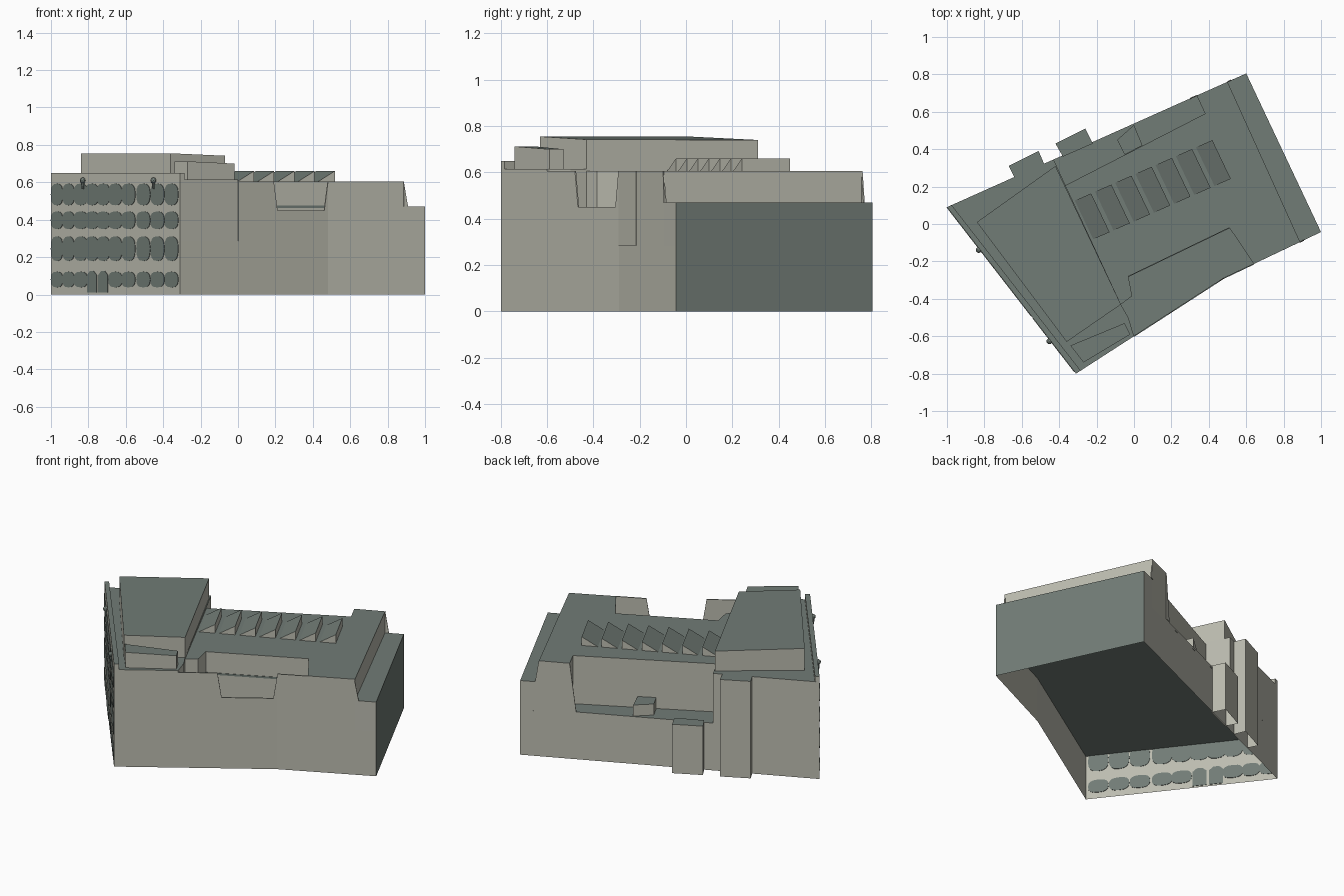
import bpy, bmesh, math
from mathutils import Vector

cube = bpy.data.objects.get("Cube")
if cube:
    bpy.data.objects.remove(cube, do_unlink=True)


def material(name, rgb):
    m = bpy.data.materials.new(name)
    m.use_nodes = True
    m.diffuse_color = (*rgb, 1)
    m.node_tree.nodes["Principled BSDF"].inputs["Base Color"].default_value = (*rgb, 1)
    return m


STONE = material("pale stone", (0.50, 0.50, 0.43))
SLATE = material("slate grey", (0.165, 0.20, 0.18))


def solid(name, low, high, rule, floor=True):
    """Loft two matching loops of points; without a floor it is an open shell."""
    bm = bmesh.new()
    a = [bm.verts.new(p) for p in low]
    b = [bm.verts.new(p) for p in high]
    if floor:
        bm.faces.new(a)
    bm.faces.new(b)
    n = len(a)
    for i in range(n):
        j = (i + 1) % n
        bm.faces.new((a[i], a[j], b[j], b[i]))
    bmesh.ops.recalc_face_normals(bm, faces=bm.faces)
    bm.normal_update()
    for f in bm.faces:
        f.material_index = int(rule(f.normal))
    me = bpy.data.meshes.new(name)
    bm.to_mesh(me)
    bm.free()
    me.materials.append(STONE)
    me.materials.append(SLATE)
    ob = bpy.data.objects.new(name, me)
    bpy.context.collection.objects.link(ob)


def flat_faces(n):
    return abs(n.z) > 0.5


def flat_and_east(n):
    return abs(n.z) > 0.5 or n.x > 0.8


def all_slate(n):
    return True


def prism(name, pts, z0, z1, rule=flat_faces, floor=True):
    tops = z1 if isinstance(z1, list) else [z1] * len(pts)
    solid(name, [(x, y, z0) for x, y in pts],
          [(x, y, z) for (x, y), z in zip(pts, tops)], rule, floor)


def panel(name, p, q, profile, rule=flat_faces):
    """Thin plate centred on the wall p-q; the profile holds (world x, z) pairs."""
    p, q = Vector((*p, 0)), Vector((*q, 0))
    d = q - p
    out = Vector((d.y, -d.x, 0)).normalized() * 0.003
    loop = [p + d * ((x - p.x) / d.x) + Vector((0, 0, z)) for x, z in profile]
    solid(name, [v - out for v in loop], [v + out for v in loop], rule)


# Corners of the plot and of the roof areas
WEST, SOUTH, BEND = (-1, 0.09), (-0.31, -0.80), (0.48, -0.29)
EAST, NORTH = (1.0, -0.043), (0.60, 0.805)
WING_BACK, WING_IN, WING_FRONT = (-0.43, 0.345), (-0.07, -0.43), (0, -0.60)
WING_STEP, COURT_STEP = (-0.03, -0.5), (-0.01, -0.385)
YARD_A, YARD_B, YARD_C = (-0.366, 0.207), (0.38, 0.59), (0.335, 0.687)
COURT_A, COURT_B, COURT_C = (-0.03, -0.28), (0.51, -0.02), (0.64, -0.214)
ROOF_S, ROOF_N = (0.888, -0.096), (0.50, 0.76)
SLAB, YARD, LEDGE, ROOF, WING_ROOF = 0.285, 0.30, 0.47, 0.605, 0.615

# Open ground-floor shell closed by a slab
prism("ground_floor_shell", [WEST, SOUTH, BEND, EAST, NORTH], 0, SLAB, flat_and_east, False)

# Upper masses
prism("west_wing", [WEST, SOUTH, WING_FRONT, WING_STEP, WING_IN, WING_BACK], SLAB, WING_ROOF)
prism("main_block", [WING_IN, COURT_STEP, COURT_A, COURT_B, COURT_C, ROOF_S,
                     ROOF_N, YARD_C, YARD_B, YARD_A], SLAB, ROOF)
prism("back_yard_floor", [WING_BACK, YARD_A, YARD_B, YARD_C], SLAB, YARD)
prism("front_court_floor", [WING_FRONT, BEND, COURT_C, COURT_B, COURT_A, COURT_STEP,
                            WING_IN, WING_STEP], SLAB, YARD)
prism("east_ledge", [ROOF_S, EAST, NORTH, ROOF_N], SLAB, LEDGE, flat_and_east)

# Street wall of the front court with its slanted opening, and a band behind it
panel("court_street_wall", WING_FRONT, BEND,
      [(0, SLAB), (0.48, SLAB), (0.48, ROOF), (0.46, 0.45),
       (0.21, 0.45), (0.19, ROOF), (0, ROOF)])
panel("court_side_wall", BEND, COURT_C,
      [(0.48, SLAB), (0.64, SLAB), (0.64, ROOF), (0.48, ROOF)])
panel("court_wall_band", COURT_A, COURT_B,
      [(-0.03, 0.463), (0.51, 0.463), (0.51, 0.475), (-0.03, 0.475)], all_slate)

# Slanted ends of the outer walls beside the openings
panel("south_wall_end", BEND, EAST, [(0.885, LEDGE), (0.908, LEDGE), (0.885, ROOF)])
panel("north_wall_end", WEST, NORTH, [(0.50, LEDGE), (0.52, LEDGE), (0.50, ROOF)])
panel("yard_wall_end", WEST, NORTH, [(0.335, YARD), (0.30, YARD), (0.335, ROOF)])

# Structures on the west wing
prism("penthouse", [(-0.84, 0.01), (-0.36, -0.63), (-0.07, -0.43), (-0.42, 0.31)],
      WING_ROOF, [0.755, 0.755, 0.742, 0.74])
prism("stair_house", [(-0.34, -0.65), (-0.27, -0.74), (-0.02, -0.59), (-0.05, -0.53)],
      WING_ROOF, [0.712, 0.712, 0.70, 0.70])
prism("facade_parapet", [WEST, SOUTH, (-0.285, -0.784), (-0.975, 0.101)], WING_ROOF, 0.65)

# Rear shafts, open below
prism("rear_shaft_low", [(-0.42, 0.43), (-0.26, 0.51), (-0.22, 0.43), (-0.38, 0.36)],
      0, 0.31, floor=False)
prism("rear_shaft_tall", [(-0.67, 0.31), (-0.51, 0.39), (-0.48, 0.32), (-0.64, 0.25)],
      0, WING_ROOF, floor=False)
prism("yard_vent", [(-0.09, 0.45), (0, 0.53), (0.045, 0.42), (-0.05, 0.37)], YARD, 0.37)

# Row of sawtooth skylights, rising towards the east
along, across = Vector((0.915, 0.403, 0)), Vector((-0.43, 0.90, 0))
for i in range(7):
    mid = Vector((-0.18, 0.06, ROOF)) + Vector((0.108, 0.0475, 0)) * i
    tri = [mid - along * 0.095, mid, mid + Vector((0, 0, 0.055))]
    solid(f"skylight_{i + 1}", [p - across * 0.115 for p in tri],
          [p + across * 0.115 for p in tri], flat_faces)

# Facade windows: rounded plates in four rows, with two doors
columns = [-0.967, -0.905, -0.84, -0.78, -0.72, -0.655, -0.585, -0.505, -0.43, -0.355]
rows = [(0.08, 0.042), (0.245, 0.066), (0.397, 0.047), (0.535, 0.058)]
for r, (z, half) in enumerate(rows):
    for c, x in enumerate(columns):
        if r == 0 and c in (3, 4):
            prof = [(x - 0.025, 0.01), (x + 0.025, 0.01), (x + 0.025, 0.105),
                    (x + 0.01, 0.125), (x - 0.01, 0.125), (x - 0.025, 0.105)]
            name = f"door_{c - 2}"
        else:
            prof = []
            wide = 0.032 if c < 2 else 0.037
            for k in range(16):
                t = math.tau * k / 16
                cx, sz = math.cos(t), math.sin(t)
                prof.append((x + wide * math.copysign(abs(cx) ** 0.75, cx),
                             z + half * math.copysign(abs(sz) ** 0.75, sz)))
            name = f"window_{r + 1}_{c + 1}"
        panel(name, WEST, SOUTH, prof, all_slate)

# Two facade lamps: globe on a short tapered stem
for i, x in enumerate((-0.83, -0.452)):
    y = WEST[1] - 1.29 * (x - WEST[0])
    bm = bmesh.new()
    bmesh.ops.create_icosphere(bm, subdivisions=2, radius=0.016)
    stem = bmesh.ops.create_cone(bm, cap_ends=True, segments=8, radius1=0.006,
                                 radius2=0.01, depth=0.04)
    bmesh.ops.translate(bm, verts=stem["verts"], vec=(0, 0, -0.025))
    me = bpy.data.meshes.new("facade_lamp")
    bm.to_mesh(me)
    bm.free()
    me.materials.append(SLATE)
    lamp = bpy.data.objects.new(f"facade_lamp_{i + 1}", me)
    lamp.location = (x, y - 0.01, 0.61)
    bpy.context.collection.objects.link(lamp)
